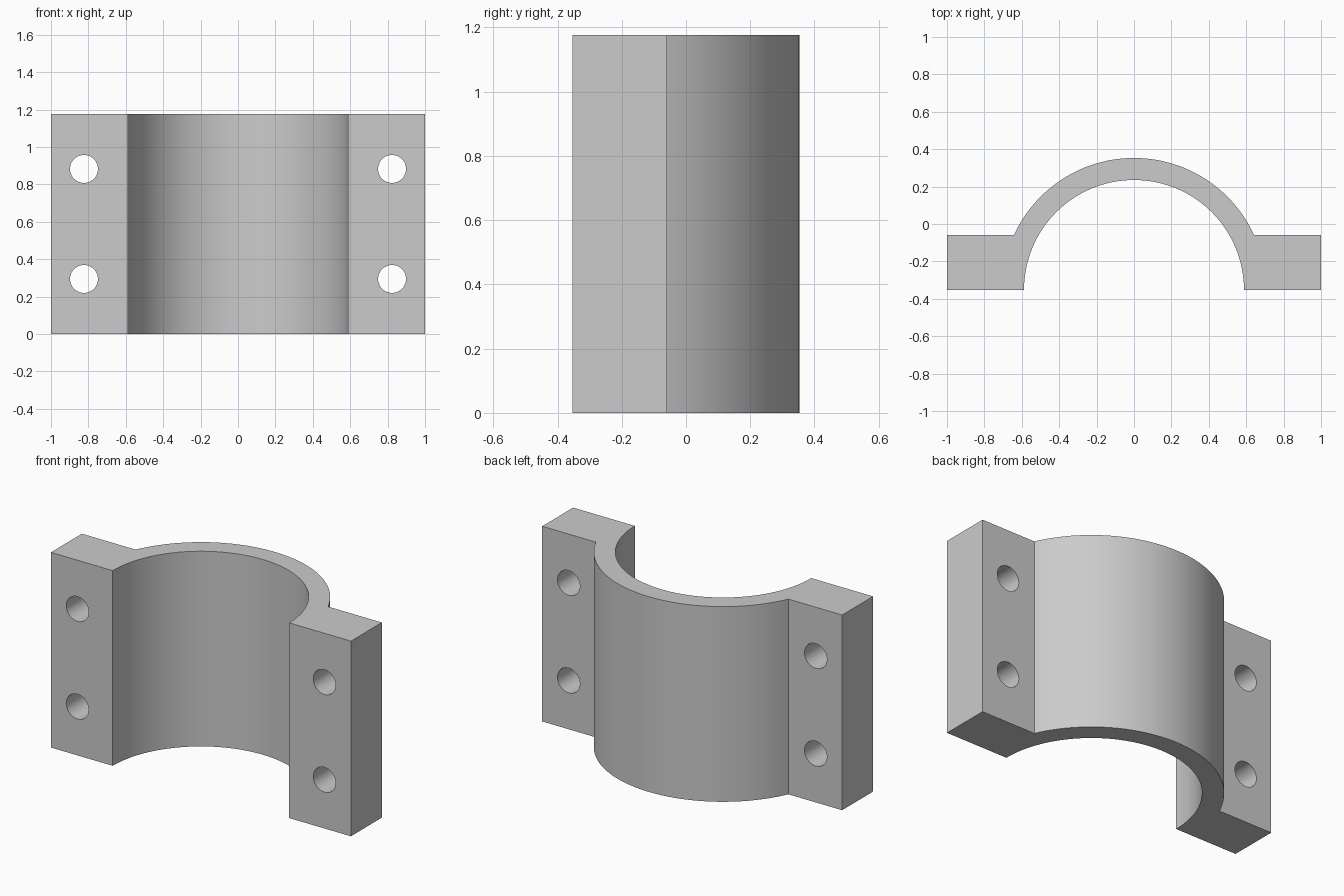
import bpy, bmesh, math

cube = bpy.data.objects.get("Cube")
if cube:
    bpy.data.objects.remove(cube, do_unlink=True)

U = 1 / 17                      # design unit
FRONT = -6 * U                  # mating plane, also the arc centre
R_OUT, R_IN = 12 * U, 10 * U
THICK, HEIGHT = 5 * U, 20 * U
HOLE_R, HOLE_X = 1.27 * U, 14 * U
STEPS = 64

metal = bpy.data.materials.new("light grey metal")
metal.use_nodes = True
grey = (0.6, 0.6, 0.6, 1)
metal.diffuse_color = grey
metal.node_tree.nodes["Principled BSDF"].inputs["Base Color"].default_value = grey


def arc(radius, start, end):
    """Points on an arc about the bore axis."""
    angles = [start + (end - start) * i / STEPS for i in range(STEPS + 1)]
    return [(radius * math.cos(a), FRONT + radius * math.sin(a)) for a in angles]


def activate(obj):
    bpy.ops.object.select_all(action='DESELECT')
    obj.select_set(True)
    bpy.context.view_layer.objects.active = obj


# Clamp half: arch and two flanges as one extruded profile
meet = math.asin(THICK / R_OUT)
back = FRONT + THICK
profile = [(1, FRONT), (1, back)] + arc(R_OUT, meet, math.pi - meet)
profile += [(-1, back), (-1, FRONT)] + arc(R_IN, math.pi, 0)

bm = bmesh.new()
base = bm.faces.new([bm.verts.new((x, y, 0)) for x, y in profile])
result = bmesh.ops.extrude_face_region(bm, geom=[base])
top = [v for v in result["geom"] if isinstance(v, bmesh.types.BMVert)]
bmesh.ops.translate(bm, verts=top, vec=(0, 0, HEIGHT))
bmesh.ops.recalc_face_normals(bm, faces=bm.faces)
mesh = bpy.data.meshes.new("clamp_half")
bm.to_mesh(mesh)
bm.free()
clamp = bpy.data.objects.new("clamp_half", mesh)
bpy.context.collection.objects.link(clamp)
mesh.materials.append(metal)

# Bolt holes through both flanges
for side in (-1, 1):
    for z in (HEIGHT / 4, HEIGHT * 3 / 4):
        bpy.ops.mesh.primitive_cylinder_add(
            vertices=48, radius=HOLE_R, depth=THICK * 2,
            location=(side * HOLE_X, FRONT + THICK / 2, z),
            rotation=(math.pi / 2, 0, 0))
        cutter = bpy.context.object
        cutter.name = "bolt_hole_cutter"
        cutter.hide_render = True
        cutter.data.materials.append(metal)
        activate(clamp)
        cut = clamp.modifiers.new("bolt_hole", 'BOOLEAN')
        cut.operation = 'DIFFERENCE'
        cut.solver = 'EXACT'
        cut.object = cutter
        bpy.ops.object.modifier_apply(modifier=cut.name)
        bpy.data.objects.remove(cutter, do_unlink=True)

activate(clamp)
bpy.ops.object.shade_smooth_by_angle(angle=math.radians(25))
